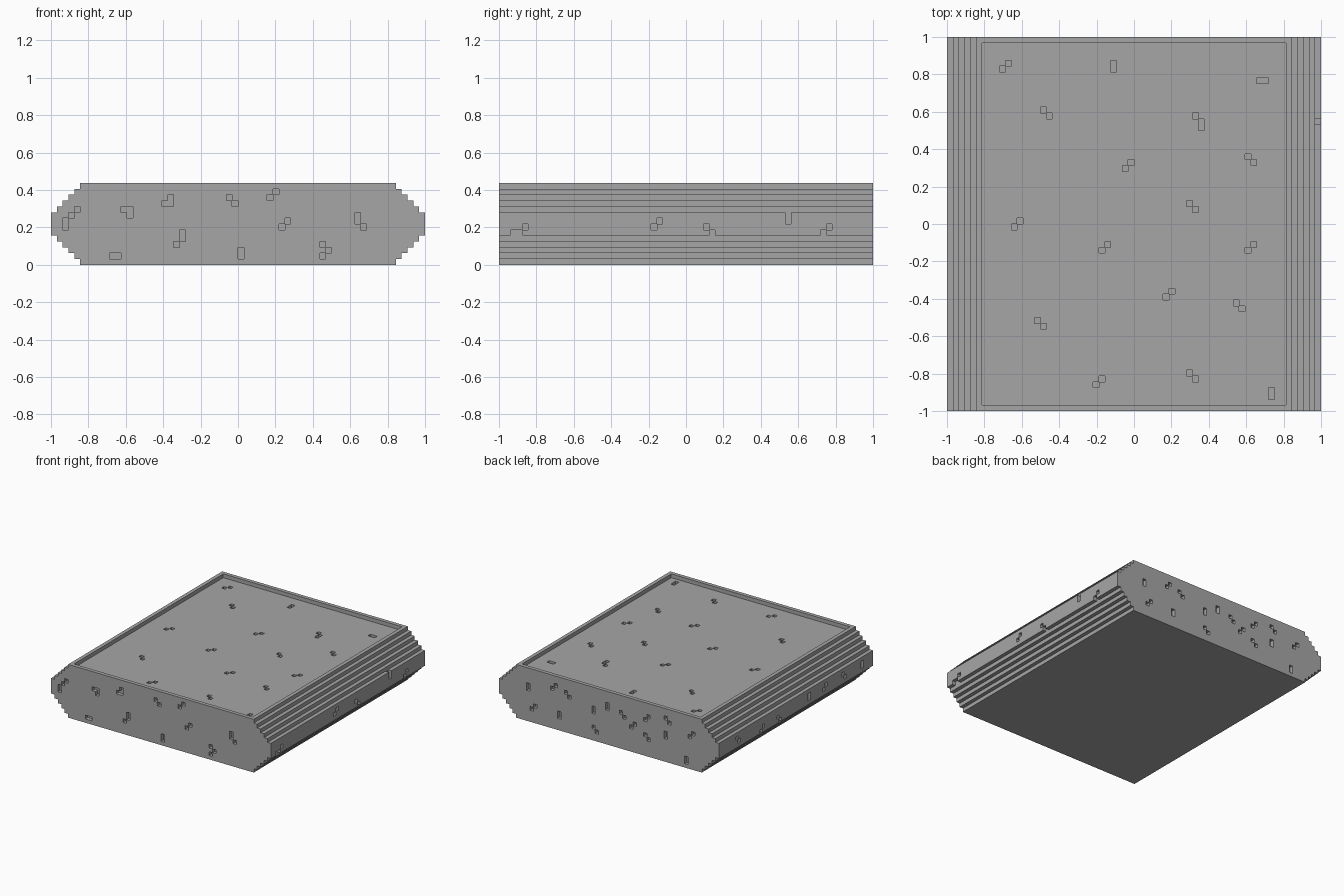
import bpy
import bmesh
from itertools import product
from mathutils import Vector

cube = bpy.data.objects.get("Cube")
if cube:
    bpy.data.objects.remove(cube, do_unlink=True)

UNIT = 1 / 32            # edge of one block
HALF, TALL, STEPS = 32, 14, 5

# Pit shapes as block offsets (across, up)
SHAPES = {
    "up": [(0, 0), (1, 1)],
    "down": [(0, 1), (1, 0)],
    "tall": [(0, 0), (0, 1)],
    "wide": [(0, 0), (1, 0)],
    "dot": [(0, 0)],
}

FRONT = {
    "up": [(-29, 8), (5, 11), (7, 6)],
    "down": [(-2, 10), (14, 2)],
    "tall": [(-30, 6), (20, 7), (-10, 4), (0, 1), (-12, 10), (-19, 8)],
    "wide": [(-22, 1)],
    "dot": [(-20, 9), (-13, 10), (21, 6), (-11, 3), (14, 1)],
}
BACK = {
    "up": [(11, 9), (-5, 8), (-18, 10), (-12, 4), (3, 2)],
    "down": [(15, 10), (-8, 6), (-12, 9), (-25, 8), (21, 3)],
    "tall": [(23, 8), (4, 7), (0, 9), (14, 3), (-17, 6), (-23, 1)],
}
SIDE_LEFT = {
    "up": [(-29, 5), (-6, 6), (23, 5)],
    "down": [(3, 5)],
    "tall": [(17, 7)],
    "dot": [(-30, 5)],
}
SIDE_RIGHT = {
    "up": [(23, 6), (6, 5), (-21, 6)],
    "down": [(13, 5), (-13, 6)],
    "tall": [(-6, 6), (-28, 6)],
}
TOP = {
    "up": [(-23, 26), (-2, 9), (-21, -1), (-6, -5), (19, -5), (5, -13), (-7, -28)],
    "down": [(-16, 18), (19, 10), (9, 2), (17, -15), (-17, -18), (9, -27)],
    "tall": [(-4, 26), (11, 16), (23, -30)],
    "wide": [(21, 24)],
    "dot": [(10, 18)],
}


def cells(marks):
    """Every block covered by a group of pits."""
    for shape, places in marks.items():
        for (a, b), (da, db) in product(places, SHAPES[shape]):
            yield a + da, b + db


def half_width(k):
    """Stepped half width of the hull at one layer."""
    return HALF - max(0, STEPS - k, STEPS - (TALL - 1 - k))


# Solid stepped hull, layer by layer
solid = set()
for k in range(TALL):
    w = half_width(k)
    solid.update(product(range(-w, w), range(-HALF, HALF), [k]))

# Shallow tray in the deck, leaving a rim one block wide
rim = half_width(TALL - 1) - 1
solid -= set(product(range(-rim, rim), range(1 - HALF, HALF - 1), [TALL - 1]))

# Pits one block deep on each side and on the deck
solid -= {(a, -HALF, b) for a, b in cells(FRONT)}
solid -= {(a, HALF - 1, b) for a, b in cells(BACK)}
solid -= {(HALF - 1, a, b) for a, b in cells(SIDE_LEFT)}
solid -= {(-HALF, a, b) for a, b in cells(SIDE_RIGHT)}
solid -= {(a, b, TALL - 2) for a, b in cells(TOP)}

# Skin the exposed block faces
bm = bmesh.new()
corners = {}


def corner(p):
    if p not in corners:
        corners[p] = bm.verts.new(Vector(p) * UNIT)
    return corners[p]


for block in solid:
    for axis, side in product(range(3), (0, 1)):
        beside = list(block)
        beside[axis] += 2 * side - 1
        if tuple(beside) in solid:
            continue
        u, v = (axis + 1) % 3, (axis + 2) % 3
        ring = []
        for du, dv in ((0, 0), (1, 0), (1, 1), (0, 1)):
            p = list(block)
            p[axis] += side
            p[u] += du
            p[v] += dv
            ring.append(corner(tuple(p)))
        bm.faces.new(ring if side else ring[::-1])

mesh = bpy.data.meshes.new("hull")
bm.to_mesh(mesh)
bm.free()

# Plain grey finish
grey = bpy.data.materials.new("plain grey")
grey.use_nodes = True
colour = (0.38, 0.38, 0.38, 1)
grey.diffuse_color = colour
grey.node_tree.nodes["Principled BSDF"].inputs["Base Color"].default_value = colour
mesh.materials.append(grey)

hull = bpy.data.objects.new("hull", mesh)
bpy.context.collection.objects.link(hull)
